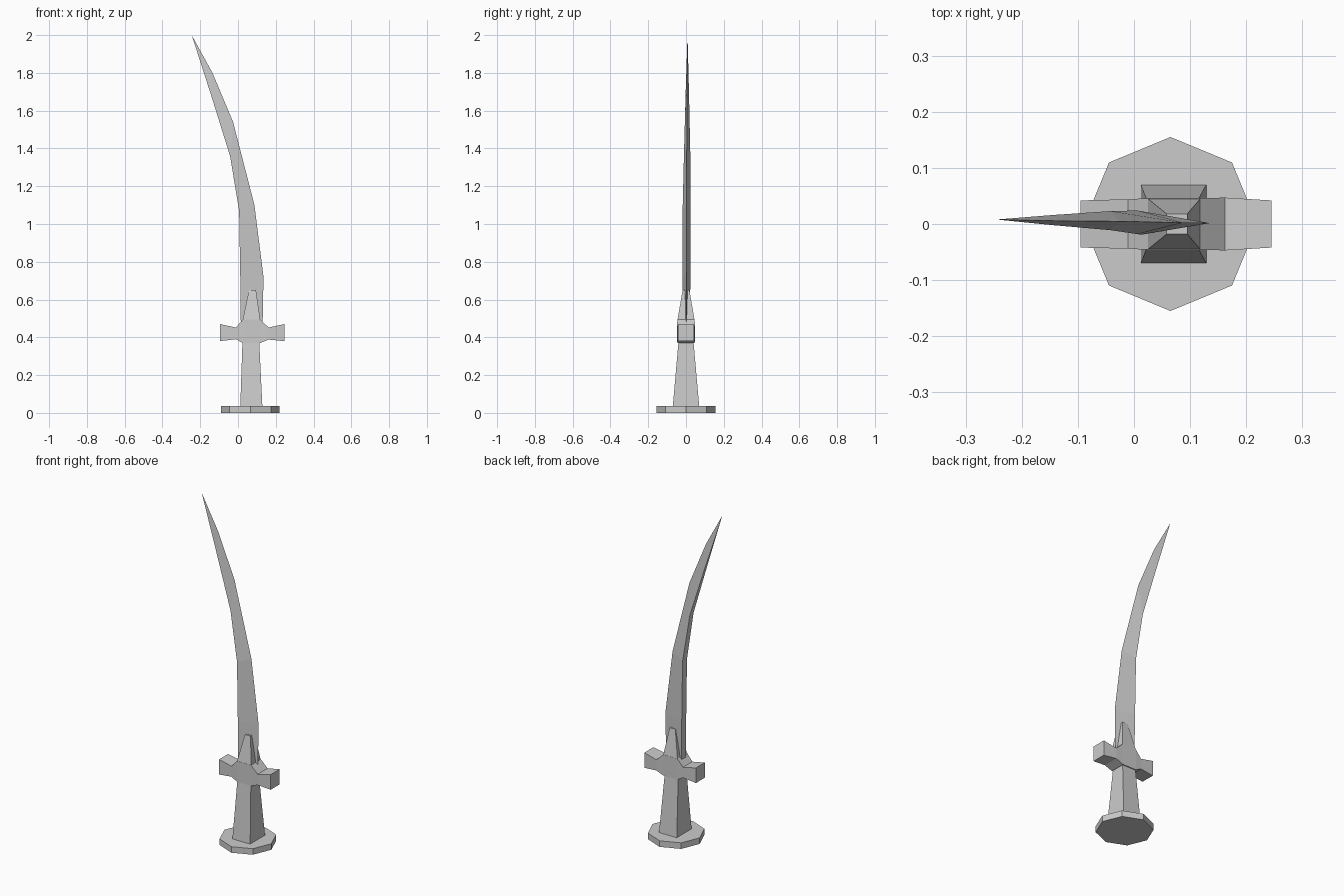
import bpy, bmesh, math

if "Cube" in bpy.data.objects:
    bpy.data.objects.remove(bpy.data.objects["Cube"])

steel = bpy.data.materials.new("light grey")
steel.diffuse_color = (0.6, 0.6, 0.6, 1)
steel.use_nodes = True
steel.node_tree.nodes["Principled BSDF"].inputs["Base Color"].default_value = steel.diffuse_color


def loft(name, rings, tip=None):
    """Join rings of equal length with flat faces; cap both ends or close to a tip."""
    bm = bmesh.new()
    loops = [[bm.verts.new(p) for p in ring] for ring in rings]
    n = len(loops[0])
    for a, b in zip(loops, loops[1:]):
        for i in range(n):
            j = (i + 1) % n
            bm.faces.new((a[i], a[j], b[j], b[i]))
    bm.faces.new(loops[0])
    if tip:
        t = bm.verts.new(tip)
        for i in range(n):
            bm.faces.new((loops[-1][i], loops[-1][(i + 1) % n], t))
    else:
        bm.faces.new(loops[-1])
    bmesh.ops.recalc_face_normals(bm, faces=bm.faces)
    mesh = bpy.data.meshes.new(name)
    bm.to_mesh(mesh)
    bm.free()
    mesh.materials.append(steel)
    obj = bpy.data.objects.new(name, mesh)
    bpy.context.collection.objects.link(obj)
    return obj


def rect(x0, x1, y, z):
    return [(x0, -y, z), (x1, -y, z), (x1, y, z), (x0, y, z)]


# Octagonal pommel plate
cx, r = 0.065, 0.155
loft("pommel", [[(cx + r * math.cos(i * math.pi / 4), r * math.sin(i * math.pi / 4), z)
                 for i in range(8)] for z in (0, 0.036)])

# Tapered square grip
loft("grip", [rect(0.012, 0.129, 0.07, 0.034), rect(0.024, 0.112, 0.039, 0.385)])

# Cross guard: sections along x as (x, half depth, bottom, top)
sections = [(-0.095, 0.042, 0.38, 0.47), (-0.011, 0.044, 0.39, 0.452),
            (0.025, 0.046, 0.37, 0.494), (0.118, 0.046, 0.37, 0.494),
            (0.162, 0.047, 0.388, 0.452), (0.245, 0.042, 0.38, 0.47)]
loft("cross_guard", [[(x, -y, lo), (x, y, lo), (x, y, hi), (x, -y, hi)]
                     for x, y, lo, hi in sections])

# Tapered collar holding the blade
loft("blade_collar", [rect(0.025, 0.118, 0.045, 0.493), rect(0.058, 0.095, 0.018, 0.65)])

# Curved blade: flat spine on one side, sharp edge on the other
# (spine x, spine z, edge x, edge z, half thickness, y offset)
rows = [(0.015, 0.45, 0.13, 0.45, 0.02, 0.001),
        (0.012, 0.72, 0.135, 0.72, 0.021, 0.002),
        (0.006, 1.07, 0.087, 1.10, 0.021, 0.003),
        (-0.042, 1.36, -0.026, 1.54, 0.017, 0.006),
        (-0.145, 1.69, -0.135, 1.80, 0.009, 0.007)]
loft("blade", [[(sx, c - t, sz), (ex, c * 0.8, ez), (sx, c + t, sz)]
               for sx, sz, ex, ez, t, c in rows], tip=(-0.245, 0.008, 2.0))
